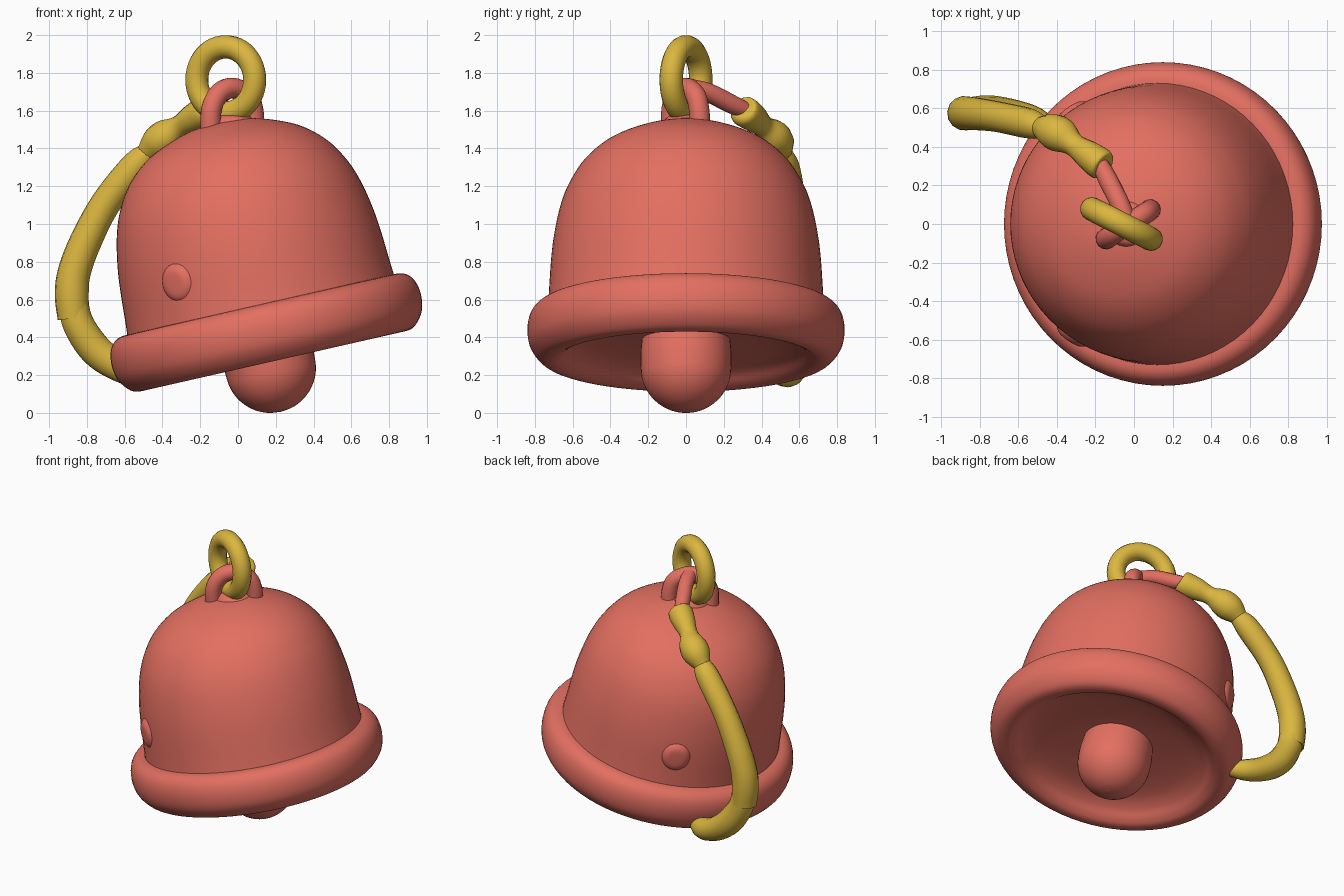
import bpy, bmesh, math
from mathutils import Vector, Matrix

if "Cube" in bpy.data.objects:
    bpy.data.objects.remove(bpy.data.objects["Cube"], do_unlink=True)


def material(name, rgb):
    m = bpy.data.materials.new(name)
    m.use_nodes = True
    m.diffuse_color = (*rgb, 1)
    m.node_tree.nodes["Principled BSDF"].inputs["Base Color"].default_value = (*rgb, 1)
    return m


RED = material("coral_red", (0.77, 0.16, 0.12))
GOLD = material("old_gold", (0.71, 0.47, 0.05))

# Frame of the swinging bell: origin at the rim centre, tilted about y
TILT = Matrix.Translation((0.153, 0, 0.425)) @ Matrix.Rotation(math.radians(-12.8), 4, 'Y')


def spline(points, steps=5):
    """Smooth path through points of any dimension (Catmull-Rom)."""
    pts = [Vector(p) for p in points]
    pts = [2 * pts[0] - pts[1]] + pts + [2 * pts[-1] - pts[-2]]
    out = []
    for a, b, c, d in zip(pts, pts[1:], pts[2:], pts[3:]):
        for i in range(steps):
            t = i / steps
            out.append(0.5 * (2 * b + (c - a) * t + (2 * a - 5 * b + 4 * c - d) * t ** 2
                              + (3 * b - a - 3 * c + d) * t ** 3))
    return out + [pts[-2]]


def finish(name, mesh, mat, matrix=None):
    ob = bpy.data.objects.new(name, mesh)
    bpy.context.collection.objects.link(ob)
    mesh.materials.clear()
    mesh.materials.append(mat)
    if matrix is not None:
        ob.matrix_world = matrix
    for p in mesh.polygons:
        p.use_smooth = True
        p.material_index = 0


def lathe(name, profile, mat, matrix, sides=72):
    """Turn a (radius, height) profile around z."""
    bm = bmesh.new()
    vs = [bm.verts.new((max(p[0], 0), 0, p[1])) for p in spline(profile)]
    es = [bm.edges.new(pair) for pair in zip(vs, vs[1:])]
    bmesh.ops.spin(bm, geom=vs + es, cent=(0, 0, 0), axis=(0, 0, 1),
                   angle=math.tau, steps=sides)
    bmesh.ops.remove_doubles(bm, verts=bm.verts, dist=0.0005)
    bmesh.ops.recalc_face_normals(bm, faces=bm.faces)
    mesh = bpy.data.meshes.new(name)
    bm.to_mesh(mesh)
    bm.free()
    finish(name, mesh, mat, matrix)


def tube(name, points, mat, closed=False):
    """Sweep a round section along (x, y, z, radius) points."""
    path = points if closed else spline(points)
    cu = bpy.data.curves.new(name, 'CURVE')
    cu.dimensions = '3D'
    cu.bevel_depth = 1
    cu.bevel_resolution = 5
    cu.use_fill_caps = True
    sp = cu.splines.new('POLY')
    sp.points.add(len(path) - 1)
    sp.use_cyclic_u = closed
    for p, q in zip(sp.points, path):
        p.co = (q[0], q[1], q[2], 1)
        p.radius = max(q[3], 0.005)
    tmp = bpy.data.objects.new(name + "_path", cu)
    bpy.context.collection.objects.link(tmp)
    bpy.context.view_layer.update()
    mesh = bpy.data.meshes.new_from_object(
        tmp.evaluated_get(bpy.context.evaluated_depsgraph_get()))
    bpy.data.objects.remove(tmp, do_unlink=True)
    finish(name, mesh, mat)


# Bell dome
lathe("bell_body", [(0.73, 0.08), (0.72, 0.2), (0.707, 0.4), (0.69, 0.54), (0.66, 0.68),
                    (0.615, 0.8), (0.54, 0.92), (0.43, 1.02), (0.3, 1.085), (0.15, 1.13),
                    (0, 1.145)], RED, TILT @ Matrix.Diagonal((1, 1.01, 1, 1)))

# Thick rounded rim with the shallow hollow underneath
lathe("bell_rim", [(0, -0.03), (0.3, -0.035), (0.5, -0.055), (0.6, -0.09), (0.66, -0.135),
                   (0.71, -0.155), (0.77, -0.14), (0.825, -0.07), (0.84, 0.02),
                   (0.822, 0.1), (0.775, 0.145), (0.7, 0.155)], RED, TILT)

# Clapper: short neck and round end
ball = [(0.24 * math.cos(a), -0.185 + 0.24 * math.sin(a))
        for a in (-math.pi / 2 * i / 6 for i in range(6, -1, -1))]
lathe("clapper", ball + [(0.24, -0.1), (0.23, 0.0)], RED,
      TILT @ Matrix.Translation((-0.022, 0, 0)), 40)

# Low round studs on the wall, mirrored front and back
for side, angle in (("front", 235), ("back", 125)):
    place = (TILT @ Matrix.Rotation(math.radians(angle), 4, 'Z')
             @ Matrix.Translation((0.7, 0, 0.36)) @ Matrix.Rotation(math.pi / 2, 4, 'Y')
             @ Matrix.Diagonal((1.1, 1, 1, 1)))
    lathe(f"{side}_stud", [(0.11, -0.02), (0.09, 0.012), (0.06, 0.032), (0, 0.036)],
          RED, place, 20)

# Crown: base pad, arch and short link to the strap
lathe("crown_pad", [(0.13, -0.03), (0.1, 0.015), (0.05, 0.03), (0, 0.03)], RED,
      Matrix.Translation((-0.03, 0, 1.55)), 32)
tube("crown_arch", [(-0.145, -0.075, 1.5, 0.055), (-0.14, -0.075, 1.61, 0.055),
                    (-0.1, -0.045, 1.69, 0.055), (-0.03, 0, 1.72, 0.055),
                    (0.05, 0.05, 1.68, 0.055), (0.08, 0.07, 1.6, 0.055),
                    (0.085, 0.075, 1.5, 0.055)], RED)
tube("crown_link", [(-0.04, 0.02, 1.72, 0.05), (-0.08, 0.12, 1.695, 0.05),
                    (-0.14, 0.24, 1.635, 0.05), (-0.19, 0.34, 1.59, 0.04)], RED)

# Hanging ring, turned a little about z
turn = math.radians(-27)
ring = []
for i in range(48):
    a = math.tau * i / 48
    w = 0.172 * math.cos(a)
    ring.append((-0.065 + w * math.cos(turn), w * math.sin(turn),
                 1.763 + 0.175 * math.sin(a), 0.062))
tube("hanging_ring", ring, GOLD, closed=True)

# Knotted upper strap
tube("strap_knots", [(-0.15, 0.295, 1.61, 0.03), (-0.165, 0.305, 1.6, 0.08),
                     (-0.24, 0.36, 1.56, 0.075), (-0.31, 0.41, 1.515, 0.06),
                     (-0.37, 0.455, 1.47, 0.09), (-0.43, 0.485, 1.425, 0.09),
                     (-0.49, 0.505, 1.37, 0.055)], GOLD)

# Long curved strap and its lower end tucked against the rim
tube("strap_upper", [(-0.46, 0.49, 1.39, 0.05), (-0.54, 0.52, 1.31, 0.078),
                     (-0.7, 0.555, 1.11, 0.08), (-0.81, 0.57, 0.9, 0.085),
                     (-0.868, 0.575, 0.74, 0.088), (-0.88, 0.575, 0.62, 0.09),
                     (-0.87, 0.575, 0.5, 0.085)], GOLD)
tube("strap_lower", [(-0.875, 0.575, 0.6, 0.08), (-0.845, 0.575, 0.47, 0.085),
                     (-0.75, 0.58, 0.33, 0.088), (-0.62, 0.565, 0.24, 0.08),
                     (-0.5, 0.53, 0.205, 0.07), (-0.4, 0.46, 0.21, 0.04)], GOLD)
